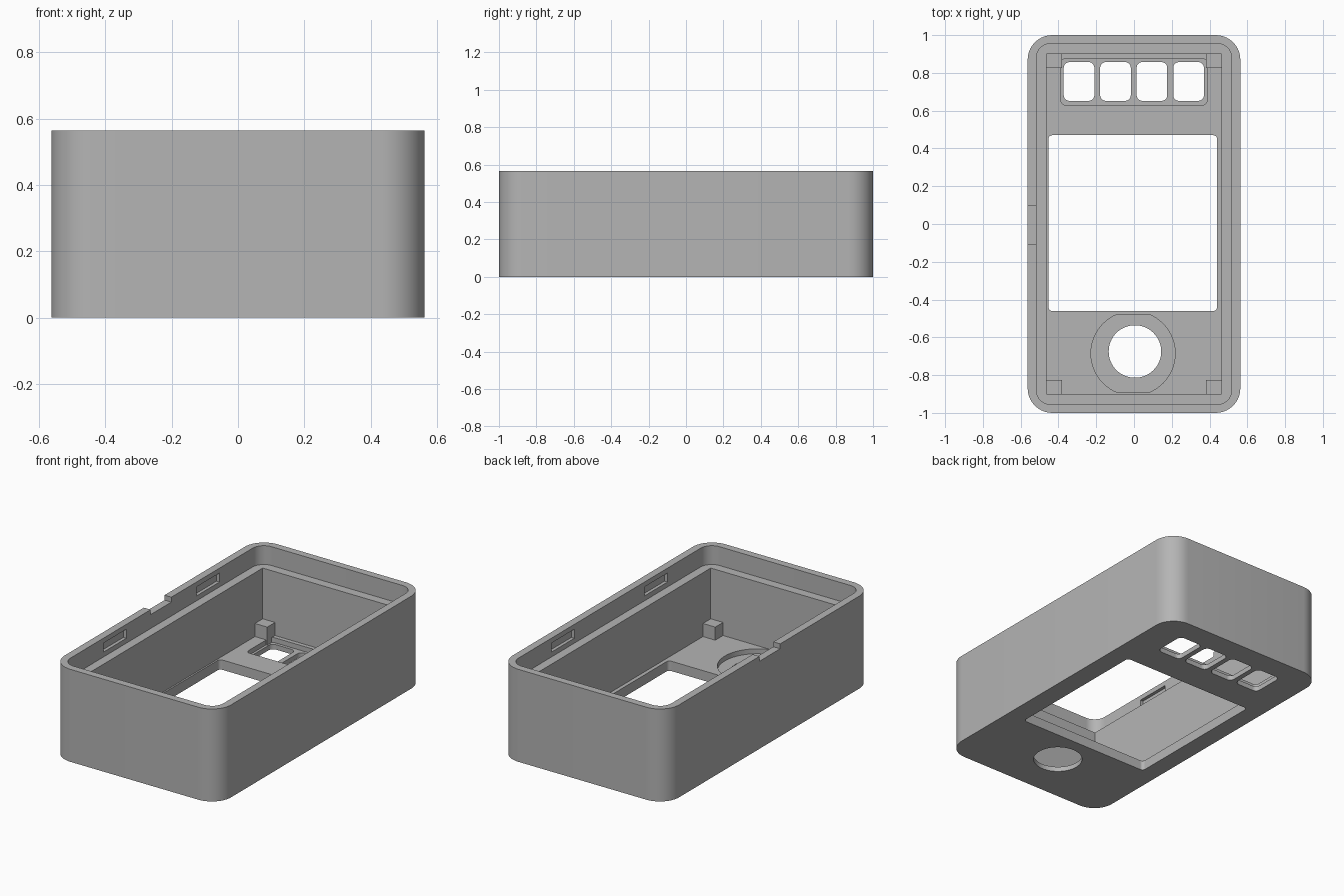
import bpy, bmesh, math

if "Cube" in bpy.data.objects:
    bpy.data.objects.remove(bpy.data.objects["Cube"], do_unlink=True)

GREY = (0.46, 0.46, 0.46, 1)
mat = bpy.data.materials.new("plain grey")
mat.use_nodes = True
mat.diffuse_color = GREY
bsdf = next(n for n in mat.node_tree.nodes if n.type == 'BSDF_PRINCIPLED')
bsdf.inputs["Base Color"].default_value = GREY

HEIGHT = 0.565
FLOOR = 0.06
SKIN = 0.03      # floor left under the recesses
LEDGE = 0.45     # height of the step for the lid


def rounded_rect(x0, x1, y0, y1, r, steps=10):
    if r == 0:
        return [(x0, y0), (x1, y0), (x1, y1), (x0, y1)]
    corners = [(x1 - r, y1 - r), (x0 + r, y1 - r), (x0 + r, y0 + r), (x1 - r, y0 + r)]
    points = []
    for i, (cx, cy) in enumerate(corners):
        for s in range(steps + 1):
            a = (i + s / steps) * math.pi / 2
            points.append((cx + r * math.cos(a), cy + r * math.sin(a)))
    return points


def circle(cx, cy, r, low=-9, high=9, count=64):
    """Circle outline, flattened where it passes the low and high limits."""
    points = []
    for i in range(count):
        a = 2 * math.pi * i / count
        y = cy + r * math.sin(a)
        if low < y < high:
            points.append((cx + r * math.cos(a), y))
    return points


def prism(name, outline, z0, z1):
    bm = bmesh.new()
    base = bm.faces.new([bm.verts.new((x, y, z0)) for x, y in outline])
    out = bmesh.ops.extrude_face_region(bm, geom=[base])
    top = [v for v in out["geom"] if isinstance(v, bmesh.types.BMVert)]
    bmesh.ops.translate(bm, verts=top, vec=(0, 0, z1 - z0))
    bmesh.ops.recalc_face_normals(bm, faces=bm.faces)
    mesh = bpy.data.meshes.new(name)
    bm.to_mesh(mesh)
    bm.free()
    mesh.materials.append(mat)
    ob = bpy.data.objects.new(name, mesh)
    bpy.context.collection.objects.link(ob)
    return ob


def activate(ob):
    bpy.ops.object.select_all(action='DESELECT')
    ob.select_set(True)
    bpy.context.view_layer.objects.active = ob


def cut(ob, outline, z0, z1):
    cutter = prism("cutter", outline, z0, z1)
    cutter.hide_render = True
    mod = ob.modifiers.new("cut", 'BOOLEAN')
    mod.operation = 'DIFFERENCE'
    mod.solver = 'EXACT'
    mod.object = cutter
    activate(ob)
    bpy.ops.object.modifier_apply(modifier=mod.name)
    bpy.data.objects.remove(cutter, do_unlink=True)


# Shell with its deep cavity and the wider lid step
case = prism("case_shell", rounded_rect(-0.563, 0.563, -1, 1, 0.13), 0, HEIGHT)
cut(case, rounded_rect(-0.463, 0.463, -0.9, 0.9, 0), FLOOR, 0.7)
cut(case, rounded_rect(-0.517, 0.517, -0.955, 0.955, 0.075), LEDGE, 0.7)

# Screen window
cut(case, rounded_rect(-0.453, 0.44, -0.46, 0.47, 0.02), -0.1, 0.1)

# Button recess and four button holes
cut(case, rounded_rect(-0.387, 0.387, 0.63, 0.875, 0.025), SKIN, 0.1)
for x in (-0.291, -0.098, 0.095, 0.289):
    cut(case, rounded_rect(x - 0.081, x + 0.081, 0.652, 0.857, 0.03), -0.1, 0.1)

# Dial recess and dial hole
cut(case, circle(-0.005, -0.685, 0.223, -0.897, -0.475), SKIN, 0.1)
cut(case, circle(0.005, -0.675, 0.139), -0.1, 0.1)

# Snap slots in the long walls
for side in (-1, 1):
    for y in (-0.45, 0.45):
        x = side * 0.517
        cut(case, rounded_rect(x - 0.02, x + 0.02, y - 0.11, y + 0.11, 0), 0.48, 0.535)

# Pry notch in the rim
cut(case, rounded_rect(-0.6, -0.5, -0.105, 0.095, 0), HEIGHT - 0.03, 0.7)

activate(case)
bpy.ops.object.shade_smooth_by_angle(angle=math.radians(30))

# Corner support posts
for sx, side in ((-1, "right"), (1, "left")):
    for sy, end in ((-1, "front"), (1, "back")):
        xs = sorted((sx * 0.38, sx * 0.47))
        ys = sorted((sy * 0.825, sy * 0.91))
        prism(f"{end}_{side}_post", rounded_rect(*xs, *ys, 0), SKIN - 0.01, 0.14)
